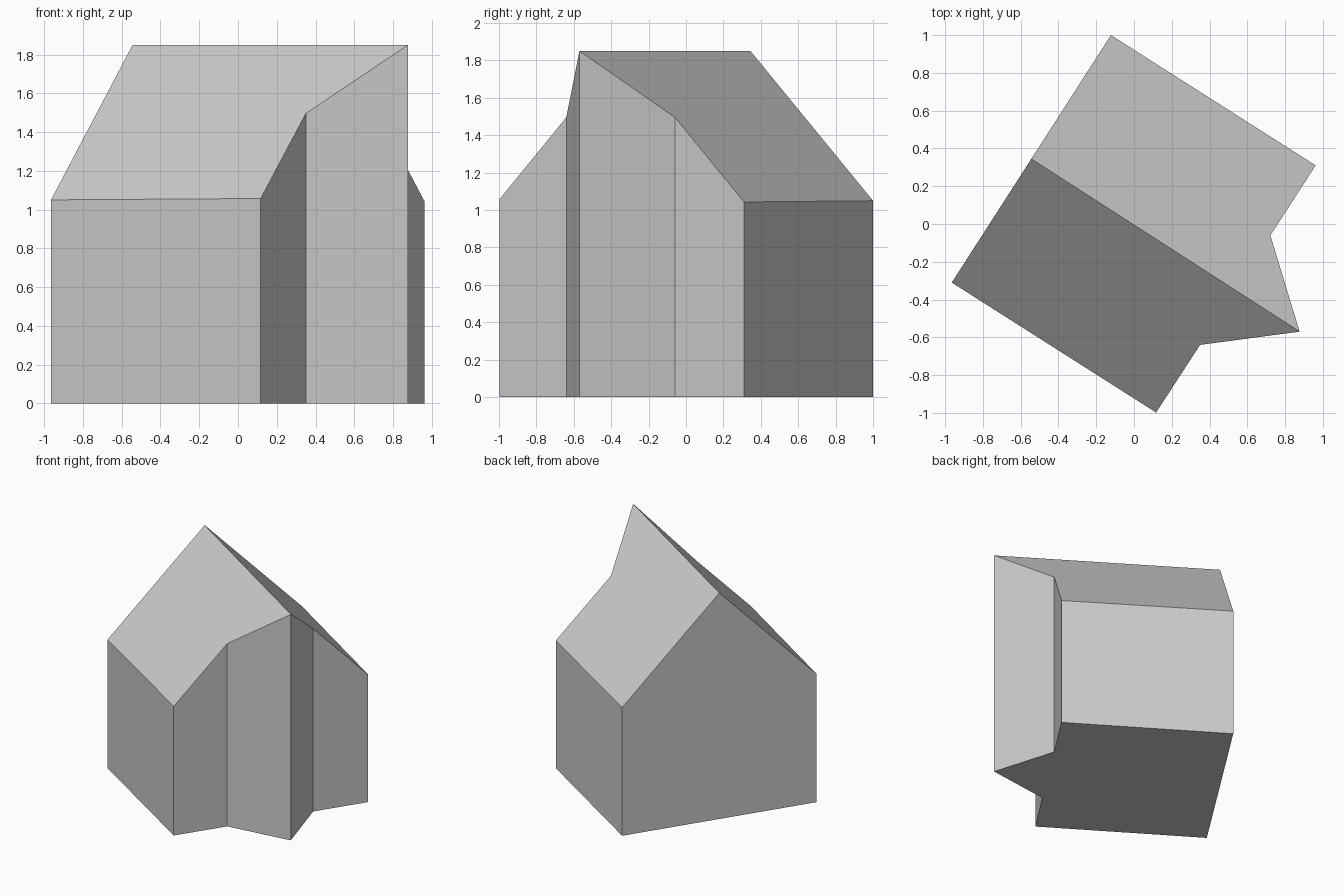
import bpy
import bmesh
from mathutils import Vector

cube = bpy.data.objects.get("Cube")
if cube:
    bpy.data.objects.remove(cube, do_unlink=True)

EAVES, RIDGE = 1.05, 1.85

# Plain grey for the whole building
grey = bpy.data.materials.new("plain_grey")
grey.use_nodes = True
colour = (0.6, 0.6, 0.6, 1)
grey.diffuse_color = colour
grey.node_tree.nodes["Principled BSDF"].inputs["Base Color"].default_value = colour

# Footprint: long walls front and back, and a pointed bay in the end wall
front = [Vector(p) for p in [(-0.965, -0.31), (0.117, -0.998), (0.35, -0.64), (0.877, -0.57)]]
back = [Vector(p) for p in [(0.722, -0.06), (0.962, 0.31), (-0.122, 1.0)]]

# Ridge runs parallel to the long walls, halfway between them
ridge_start = (front[0] + back[-1]) / 2
across = back[-1] - front[0]
half_width = across.length / 2
across.normalize()
bay_tip, bay_root = front[-1], back[0]
d0 = (bay_tip - ridge_start).dot(across)
d1 = (bay_root - ridge_start).dot(across)
ridge_end = bay_tip.lerp(bay_root, -d0 / (d1 - d0))


def roof_height(p):
    return RIDGE - (RIDGE - EAVES) * abs((p - ridge_start).dot(across)) / half_width


# Walls, floor and the two roof slopes share one closed shell
ring = front + [ridge_end] + back + [ridge_start]
n = len(ring)
bm = bmesh.new()
low = [bm.verts.new((p.x, p.y, 0)) for p in ring]
top = [bm.verts.new((p.x, p.y, roof_height(p))) for p in ring]
for i in range(n):
    j = (i + 1) % n
    bm.faces.new((low[i], low[j], top[j], top[i]))
bm.faces.new(low[::-1])
split = len(front)
bm.faces.new(top[:split + 1] + [top[-1]])
bm.faces.new(top[split:])
bmesh.ops.recalc_face_normals(bm, faces=bm.faces[:])

mesh = bpy.data.meshes.new("gabled_house")
bm.to_mesh(mesh)
bm.free()
mesh.materials.append(grey)
house = bpy.data.objects.new("gabled_house", mesh)
bpy.context.collection.objects.link(house)
